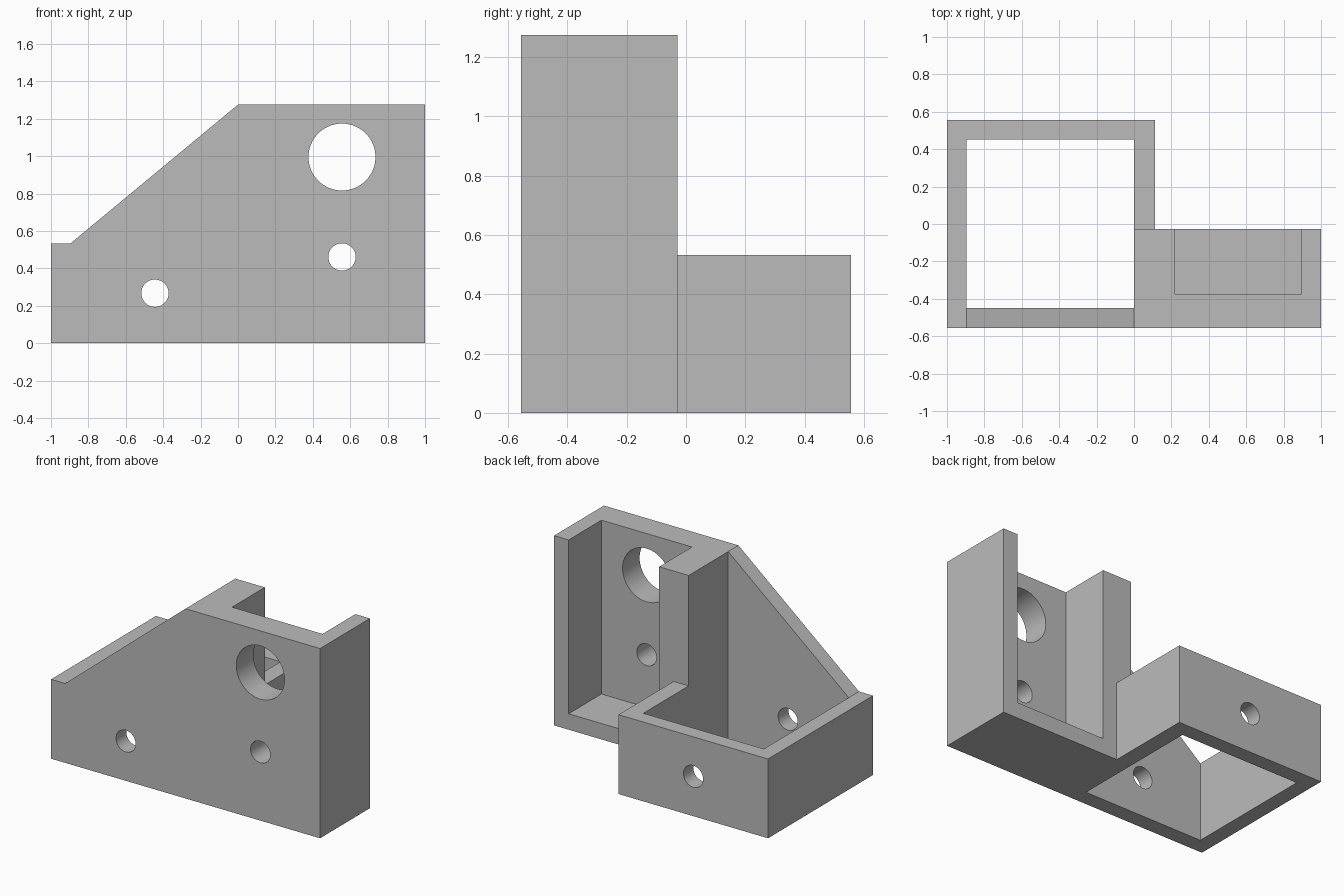
import bpy, bmesh, math

cube = bpy.data.objects.get("Cube")
if cube:
    bpy.data.objects.remove(cube, do_unlink=True)

grey = bpy.data.materials.new("matte_grey")
grey.use_nodes = True
grey.diffuse_color = (0.5, 0.5, 0.5, 1)
grey.node_tree.nodes["Principled BSDF"].inputs["Base Color"].default_value = (0.5, 0.5, 0.5, 1)


def prism(name, outline, y0, y1):
    """Extrude an (x, z) outline from y0 to y1."""
    bm = bmesh.new()
    face = bm.faces.new([bm.verts.new((x, y0, z)) for x, z in outline])
    new = bmesh.ops.extrude_face_region(bm, geom=[face])["geom"]
    bmesh.ops.translate(bm, vec=(0, y1 - y0, 0),
                        verts=[v for v in new if isinstance(v, bmesh.types.BMVert)])
    bmesh.ops.recalc_face_normals(bm, faces=bm.faces[:])
    mesh = bpy.data.meshes.new(name)
    bm.to_mesh(mesh)
    bm.free()
    mesh.materials.append(grey)
    obj = bpy.data.objects.new(name, mesh)
    bpy.context.collection.objects.link(obj)
    return obj


def box(name, x0, x1, y0, y1, z0, z1):
    return prism(name, [(x0, z0), (x1, z0), (x1, z1), (x0, z1)], y0, y1)


def bore(name, x, z, r, y0, y1, n=64):
    ring = [(x + r * math.cos(i * math.tau / n), z + r * math.sin(i * math.tau / n))
            for i in range(n)]
    return prism(name, ring, y0, y1)


def combine(body, tool, operation):
    mod = body.modifiers.new(tool.name, "BOOLEAN")
    mod.operation, mod.solver, mod.object = operation, "EXACT", tool
    bpy.context.view_layer.objects.active = body
    bpy.ops.object.modifier_apply(modifier=mod.name)
    bpy.data.objects.remove(tool, do_unlink=True)


FRONT, BACK, STEP = -0.557, 0.557, -0.028
TOP, RIM = 1.275, 0.533

# Tall front block with the sloping shoulder
bracket = prism("bracket_body", [(-1, 0), (1, 0), (1, TOP), (0, TOP), (-0.896, RIM), (-1, RIM)],
                FRONT, STEP)

# Low rectangular sleeve behind it
combine(bracket, box("sleeve", -1, 0.112, -0.2, BACK, 0, RIM), "UNION")

# Sleeve opening, rear pocket with a floor, and the bores
combine(bracket, box("sleeve_opening", -0.896, 0, -0.448, 0.453, -0.1, 1.5), "DIFFERENCE")
combine(bracket, box("rear_pocket", 0.219, 0.892, -0.376, 0.2, 0.107, 1.5), "DIFFERENCE")
combine(bracket, bore("large_bore", 0.556, 0.995, 0.179, -0.7, -0.2), "DIFFERENCE")
combine(bracket, bore("small_bore", 0.556, 0.461, 0.073, -0.7, -0.2), "DIFFERENCE")
combine(bracket, bore("cross_bore", -0.444, 0.267, 0.073, -0.7, 0.7), "DIFFERENCE")

# Smooth bores, sharp edges elsewhere
bpy.ops.object.select_all(action="DESELECT")
bracket.select_set(True)
bpy.context.view_layer.objects.active = bracket
bpy.ops.object.shade_smooth_by_angle(angle=math.radians(30))
